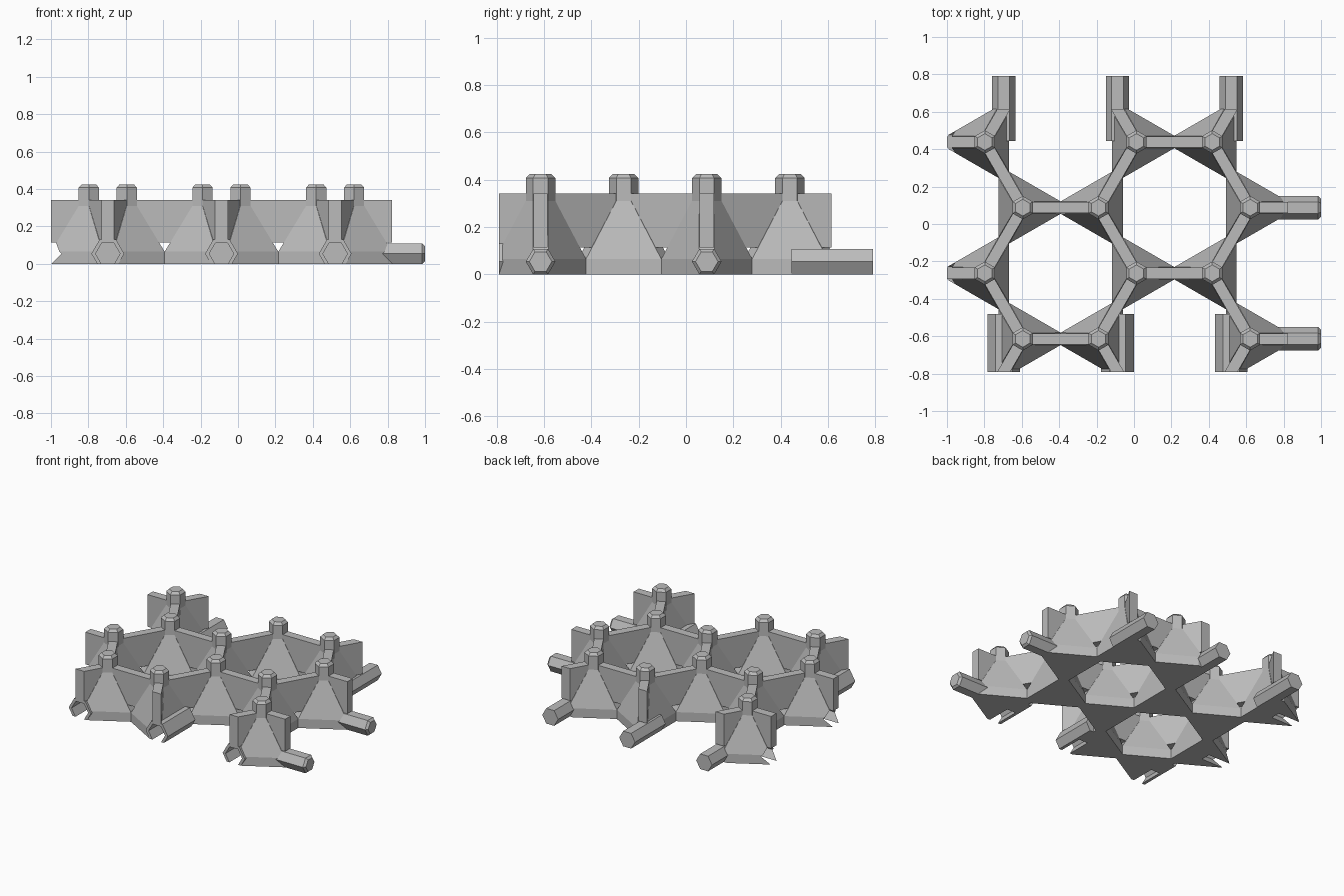
import bpy, bmesh, math
from mathutils import Vector, Matrix

if "Cube" in bpy.data.objects:
    bpy.data.objects.remove(bpy.data.objects["Cube"])

H = 0.2026                      # half the spacing of joined nodes
S = H * math.sin(math.pi / 3)   # half the row spacing
R = 0.0625                      # peg radius
PEG_Z = R * math.cos(math.pi / 6)
Y_MIN, Y_MAX = -0.79, 0.614

grey = bpy.data.materials.new("light_grey")
grey.diffuse_color = (0.5, 0.5, 0.5, 1)
grey.use_nodes = True
grey.node_tree.nodes["Principled BSDF"].inputs["Base Color"].default_value = grey.diffuse_color


def loft(name, rings, clip=False):
    """Closed solid through rings of matching points."""
    bm = bmesh.new()
    loops = [[bm.verts.new(p) for p in ring] for ring in rings]
    n = len(loops[0])
    for a, b in zip(loops, loops[1:]):
        for i in range(n):
            j = (i + 1) % n
            bm.faces.new((a[i], a[j], b[j], b[i]))
    bm.faces.new(loops[0][::-1])
    bm.faces.new(loops[-1])
    if clip:
        # trim to the straight front and back borders
        for y, side in ((Y_MIN, -1), (Y_MAX, 1)):
            geom = bm.verts[:] + bm.edges[:] + bm.faces[:]
            cut = bmesh.ops.bisect_plane(bm, geom=geom, plane_co=(0, y, 0), dist=1e-5,
                                         plane_no=(0, side, 0), clear_outer=True)
            edges = [e for e in bm.edges if e.is_boundary]
            if edges:
                bmesh.ops.holes_fill(bm, edges=edges)
    bmesh.ops.recalc_face_normals(bm, faces=bm.faces)
    me = bpy.data.meshes.new(name)
    bm.to_mesh(me)
    bm.free()
    me.materials.append(grey)
    ob = bpy.data.objects.new(name, me)
    bpy.context.collection.objects.link(ob)
    return ob


def hex_bar(name, start, axis, length, r, bevel=0.0):
    """Hexagonal bar along x, y or z, optionally chamfered at its far end."""
    def ring(d, rad):
        pts = []
        for k in range(6):
            a = k * math.pi / 3
            u, v = rad * math.cos(a), rad * math.sin(a)
            off = {'x': (d, u, v), 'y': (u, d, v), 'z': (v, u, d)}[axis]
            pts.append(Vector(start) + Vector(off))
        return pts
    rings = [ring(0, r), ring(length - bevel, r)]
    if bevel:
        rings.append(ring(length, r - bevel))
    return loft(name, rings)


def cut(ob, cutter):
    mod = ob.modifiers.new("socket", 'BOOLEAN')
    mod.operation = 'DIFFERENCE'
    mod.solver = 'EXACT'
    mod.object = cutter


def node(x, y, turn):
    """Pyramid foot, upright peg and three half walls."""
    place = Matrix.Translation((x, y, 0)) @ Matrix.Rotation(turn, 4, 'Z')
    foot, neck = [], []
    inr = 0.13
    hw = (2 * inr - H) * math.tan(math.pi / 6)
    for k in range(3):
        rot = Matrix.Rotation(k * 2 * math.pi / 3, 4, 'Z')
        for s in (-1, 1):
            foot.append(rot @ Vector((H, s * hw, 0)))
            neck.append(rot @ Vector((PEG_Z, s * R / 2, 0)))

    def at(pts, z):
        return [place @ Vector((p.x, p.y, z)) for p in pts]
    body = loft("pyramid_foot", [at(foot, 0), at(foot, 0.065), at(neck, 0.31)], clip=True)
    hex_bar("upright_peg", (x, y, 0.29), 'z', 0.135, R, 0.018)
    for k in range(3):
        rot = Matrix.Rotation(k * 2 * math.pi / 3, 4, 'Z')
        rect = [rot @ Vector(p) for p in
                ((0, -0.03, 0), (H + 0.02, -0.03, 0), (H + 0.02, 0.03, 0), (0, 0.03, 0))]
        wall_end = H if k == 0 else H + 0.02
        rect[1] = rot @ Vector((wall_end, -0.03, 0))
        rect[2] = rot @ Vector((wall_end, 0.03, 0))
        loft("half_wall", [at(rect, 0.113), at(rect, 0.342)], clip=True)
    return body


# Honeycomb of twelve nodes, alternating in direction
X0 = -1 + H
rows = [Y_MAX - S * (1 + 2 * i) for i in range(4)]
bodies = {}
for r, y in enumerate(rows):
    if r % 2 == 0:
        spots = [(0, math.pi), (4, 0), (6, math.pi)]
    else:
        spots = [(1, 0), (3, math.pi), (7, 0)]
    for step, turn in spots:
        bodies[r, step] = node(X0 + step * H, y, turn)

# Side connectors: left sockets and right pegs
HOLE = R + 0.003
for r, y in enumerate(rows):
    if r % 2 == 0:
        hole = hex_bar("socket_cutter", (-1.05, y, PEG_Z), 'x', 0.225, HOLE)
        hole.hide_render = True
        hole.hide_set(True)
        cut(bodies[r, 0], hole)
    else:
        hex_bar("right_peg", (0.65, y, PEG_Z), 'x', 0.35, R, 0.015)

# Back pegs, and front socket sleeves trimmed to the ground
for step, near in ((0.5, 1), (3.5, 3), (6.5, 7)):
    x = X0 + (step) * H
    hex_bar("back_peg", (x, 0.445, PEG_Z), 'y', 0.345, R)
    r = 0.0875
    low = r - PEG_Z / math.sqrt(3)
    top = PEG_Z + r * math.sqrt(3) / 2
    section = [(-low, 0), (low, 0), (r, PEG_Z), (r / 2, top), (-r / 2, top), (-r, PEG_Z)]
    sleeve = loft("front_sleeve", [[(x + u, y, z) for u, z in section] for y in (Y_MIN, -0.48)])
    hole = hex_bar("socket_cutter", (x, Y_MIN - 0.05, PEG_Z), 'y', 0.225, HOLE)
    hole.hide_render = True
    hole.hide_set(True)
    cut(sleeve, hole)
    cut(bodies[3, near], hole)
